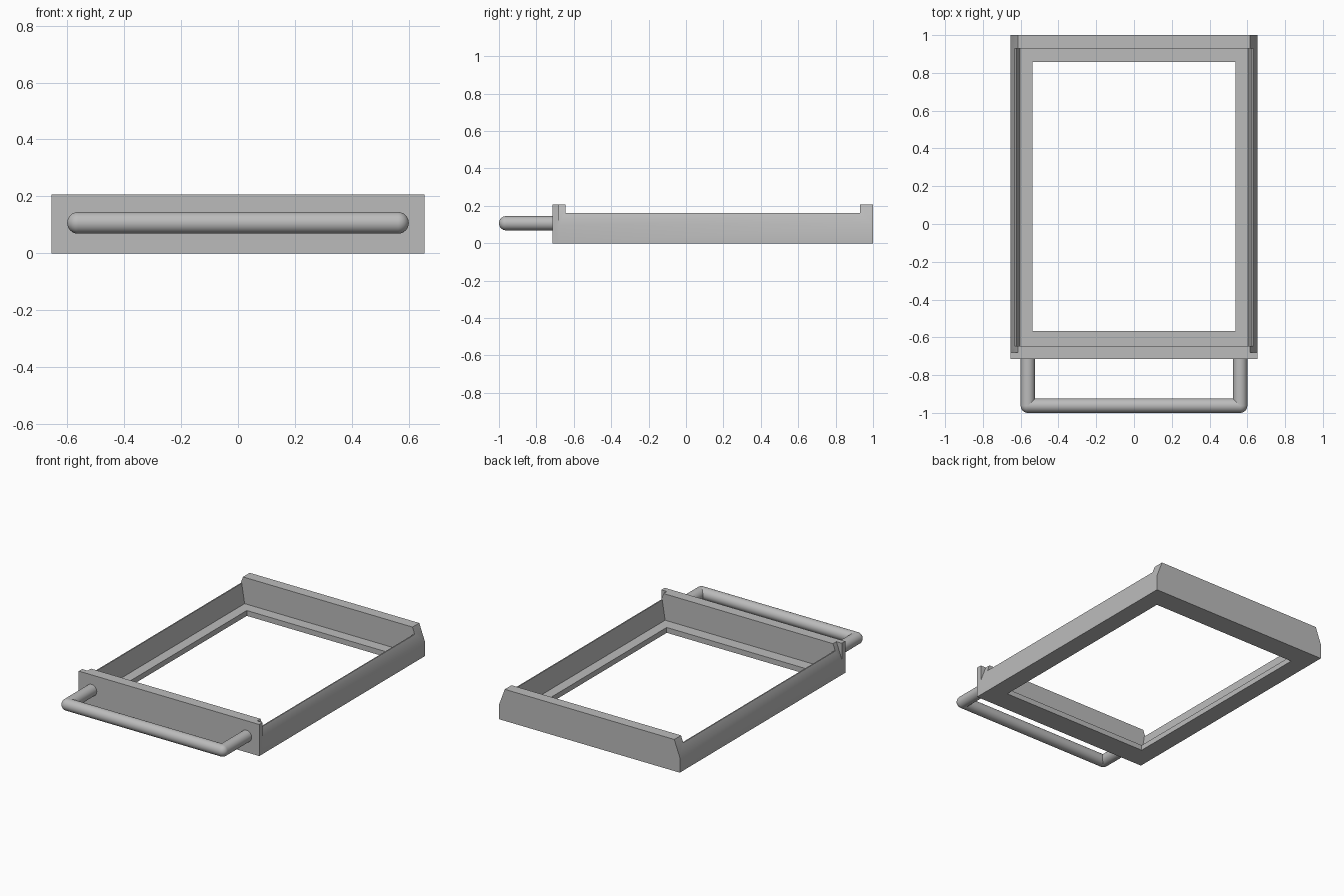
import bpy, bmesh
from mathutils import Vector

cube = bpy.data.objects.get("Cube")
if cube:
    bpy.data.objects.remove(cube)

grey = bpy.data.materials.new("plain_grey")
grey.use_nodes = True
colour = (0.5, 0.5, 0.5, 1)
grey.diffuse_color = colour
grey.node_tree.nodes["Principled BSDF"].inputs["Base Color"].default_value = colour


def to_object(name, bm):
    bmesh.ops.recalc_face_normals(bm, faces=bm.faces)
    mesh = bpy.data.meshes.new(name)
    bm.to_mesh(mesh)
    bm.free()
    mesh.materials.append(grey)
    obj = bpy.data.objects.new(name, mesh)
    bpy.context.collection.objects.link(obj)
    return obj


def prism(name, half_profile, y0, y1):
    """Mirror a half profile in x, z and extrude it along y."""
    outline = half_profile + [(-x, z) for x, z in reversed(half_profile)]
    bm = bmesh.new()
    face = bm.faces.new([bm.verts.new((x, y0, z)) for x, z in outline])
    grown = bmesh.ops.extrude_face_region(bm, geom=[face])["geom"]
    verts = [v for v in grown if isinstance(v, bmesh.types.BMVert)]
    bmesh.ops.translate(bm, verts=verts, vec=(0, y1 - y0, 0))
    return to_object(name, bm)


def select_only(obj):
    bpy.ops.object.select_all(action="DESELECT")
    obj.select_set(True)
    bpy.context.view_layer.objects.active = obj


def combine(obj, other, operation):
    other.hide_render = True
    mod = obj.modifiers.new(operation.lower(), "BOOLEAN")
    mod.operation, mod.solver, mod.object = operation, "EXACT", other
    select_only(obj)
    bpy.ops.object.modifier_apply(modifier=mod.name)
    bpy.data.objects.remove(other)


def shade(obj):
    select_only(obj)
    bpy.ops.object.shade_smooth_by_angle(angle=0.52)


# Tray frame: block with leaning upper sides, plus a full square front plate
W, TOP, RIM = 0.655, 0.207, 0.163
frame = prism("tray_frame", [(W, 0), (W, 0.10), (0.615, TOP)], -0.70, 1.0)
combine(frame, prism("front_plate", [(W, 0), (W, TOP)], -0.715, -0.68), "UNION")

# Hollow the inside down to the ledge, open the floor, lower the side rims
cuts = [
    ("cavity", [(0.603, 0.035), (0.624, RIM), (0.624, 0.3)], -0.645, 0.93),
    ("opening", [(0.537, -0.1), (0.537, 0.3)], -0.567, 0.858),
    ("rim_cut", [(0.8, RIM), (0.8, 0.3)], -0.645, 0.93),
]
for cut in cuts:
    combine(frame, prism(*cut), "DIFFERENCE")
shade(frame)

# Handle: round bars meeting at ball corners
R, HX, HY, HZ = 0.038, 0.562, -0.962, 0.107


def bar(name, a, b):
    a, b = Vector(a), Vector(b)
    bm = bmesh.new()
    bmesh.ops.create_cone(bm, cap_ends=True, segments=32, radius1=R, radius2=R,
                          depth=(b - a).length)
    turn = (b - a).to_track_quat("Z", "Y").to_matrix().to_4x4()
    bmesh.ops.transform(bm, matrix=turn, verts=bm.verts)
    bmesh.ops.translate(bm, vec=(a + b) / 2, verts=bm.verts)
    return to_object(name, bm)


shade(bar("handle_grip", (-HX, HY, HZ), (HX, HY, HZ)))
for side, x in (("left", HX), ("right", -HX)):
    shade(bar("handle_arm_" + side, (x, HY, HZ), (x, -0.70, HZ)))
    bm = bmesh.new()
    bmesh.ops.create_uvsphere(bm, u_segments=32, v_segments=16, radius=R)
    bmesh.ops.translate(bm, vec=(x, HY, HZ), verts=bm.verts)
    shade(to_object("handle_corner_" + side, bm))
